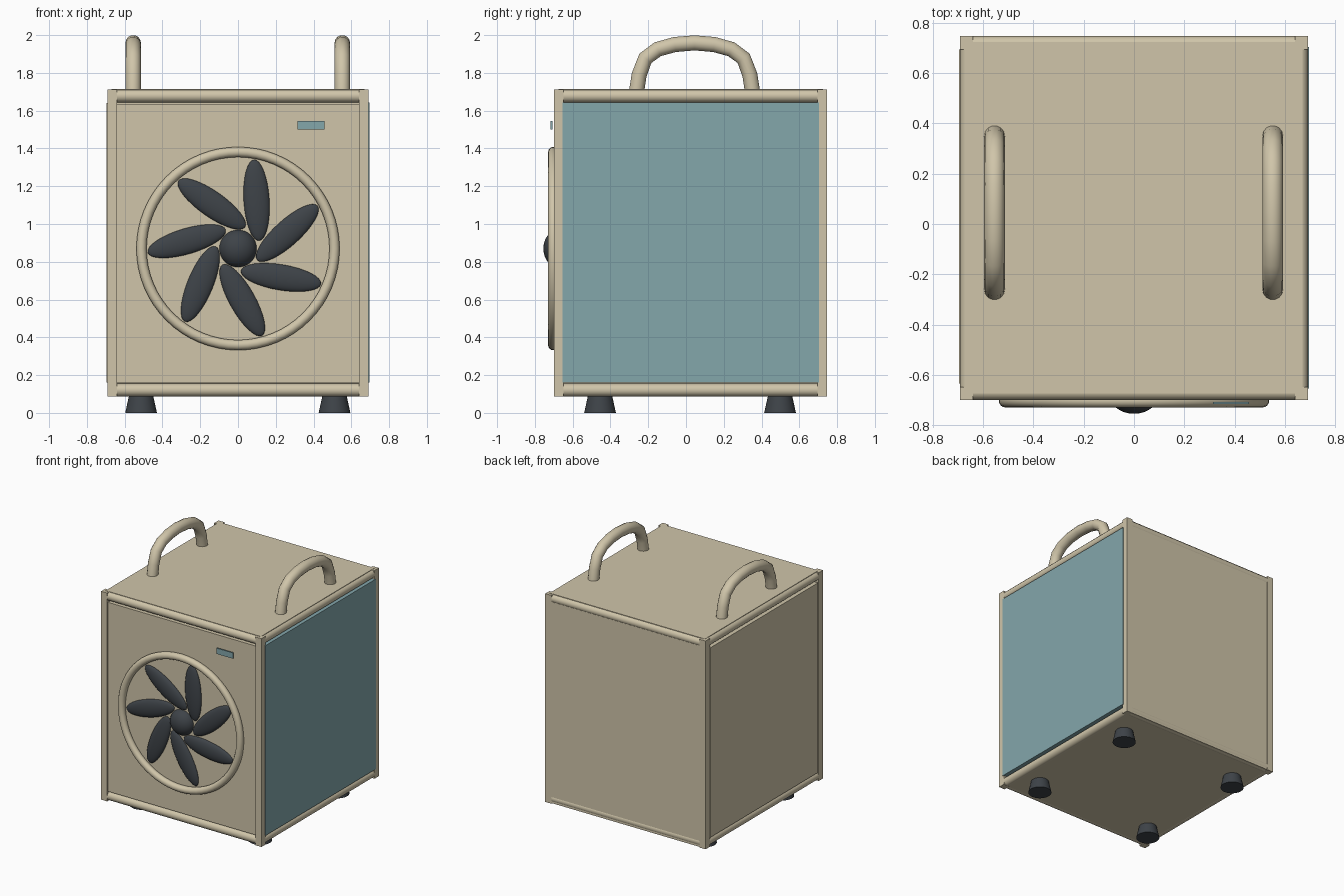
import bpy
from math import radians, pi, sin, cos

if "Cube" in bpy.data.objects:
    bpy.data.objects.remove(bpy.data.objects["Cube"])


def material(name, rgb):
    m = bpy.data.materials.new(name)
    m.use_nodes = True
    m.diffuse_color = (*rgb, 1)
    m.node_tree.nodes["Principled BSDF"].inputs["Base Color"].default_value = (*rgb, 1)
    return m


beige = material("warm beige", (0.63, 0.56, 0.40))
teal = material("muted teal", (0.23, 0.385, 0.41))
dark = material("charcoal", (0.048, 0.056, 0.065))


def finish(name, mat, smooth=False):
    ob = bpy.context.object
    ob.name = name
    ob.data.materials.append(mat)
    if smooth:
        bpy.ops.object.shade_smooth_by_angle(angle=radians(40))
    return ob


def box(name, mat, xs, ys, zs):
    spans = (xs, ys, zs)
    bpy.ops.mesh.primitive_cube_add(size=1, location=[(a + b) / 2 for a, b in spans])
    ob = finish(name, mat)
    for v in ob.data.vertices:
        for i, (a, b) in enumerate(spans):
            v.co[i] *= b - a
    return ob


def bar(name, centre, length, rotation):
    bpy.ops.mesh.primitive_cylinder_add(vertices=32, radius=0.034, depth=length,
                                        location=centre, rotation=rotation)
    finish(name, beige, True)


def ellipsoid(name, centre, radii, tilt=0):
    bpy.ops.mesh.primitive_uv_sphere_add(segments=32, ring_count=16,
                                         location=centre, rotation=(0, -tilt, 0))
    ob = finish(name, dark, True)
    ob.scale = radii


# Overall extents of the case
X, FRONT, BACK, LOW, HIGH = 0.692, -0.70, 0.747, 0.087, 1.712
POST, MID = 0.052, (FRONT + BACK) / 2
INSET = 0.034

# Corner posts
for side, xs in (("right", (-X, -X + POST)), ("left", (X - POST, X))):
    for end, ys in (("front", (FRONT, FRONT + POST)), ("back", (BACK - POST, BACK))):
        box(f"{end}_{side}_post", beige, xs, ys, (LOW, HIGH))

# Round edge rails between the posts
for level, z in (("bottom", LOW + INSET), ("top", HIGH - INSET)):
    for end, y in (("front", FRONT + INSET), ("back", BACK - INSET)):
        bar(f"{level}_{end}_rail", (0, y, z), 2 * (X - POST), (0, pi / 2, 0))
    for side, x in (("right", -X + INSET), ("left", X - INSET)):
        bar(f"{level}_{side}_rail", (x, MID, z), BACK - FRONT - 2 * POST, (pi / 2, 0, 0))

# Case core and cover panels
box("inner_case", beige, (-0.65, 0.65), (-0.655, 0.70), (0.12, 1.68))
box("top_panel", beige, (-0.67, 0.67), (-0.675, 0.725), (1.67, HIGH + 0.002))
box("bottom_panel", beige, (-0.66, 0.66), (-0.66, 0.715), (LOW + 0.002, 0.13))
box("front_panel", beige, (-0.64, 0.64), (-0.688, -0.64), (0.16, 1.635))
box("back_panel", beige, (-0.645, 0.645), (0.69, 0.743), (LOW + 0.003, 1.66))
box("right_panel", beige, (-0.696, -0.64), (-0.635, 0.695), (0.16, 1.64))
box("left_panel", teal, (0.64, 0.697), (-0.655, 0.705), (0.16, 1.643))

# Display plate
box("display_plate", teal, (0.315, 0.457), (-0.717, -0.708), (1.50, 1.545))

# Fan ring, hub and blades
FAN_Z = 0.87
bpy.ops.mesh.primitive_torus_add(location=(0, -0.703, FAN_Z), rotation=(pi / 2, 0, 0),
                                 major_segments=64, minor_segments=16,
                                 major_radius=0.511, minor_radius=0.027)
finish("fan_ring", beige, True)
ellipsoid("fan_hub", (0, -0.675, FAN_Z), (0.1, 0.08, 0.1))
for i in range(7):
    a = radians(69) + i * 2 * pi / 7
    ellipsoid(f"fan_blade_{i + 1}",
              (0.274 * cos(a), -0.69, FAN_Z + 0.274 * sin(a)),
              (0.215, 0.03, 0.068), a + radians(24.5))

# Carry handles: half an arch path, mirrored about its middle
half = [(-0.262, 1.70), (-0.248, 1.79), (-0.215, 1.877),
        (-0.15, 1.925), (-0.06, 1.95)]
arch = half + [(0.045, 1.959)] + [(0.09 - y, z) for y, z in reversed(half)]
for side, x in (("right", -0.555), ("left", 0.552)):
    curve = bpy.data.curves.new(f"{side}_handle", "CURVE")
    curve.dimensions = "3D"
    curve.bevel_depth = 0.041
    curve.bevel_resolution = 5
    curve.use_fill_caps = True
    spline = curve.splines.new("POLY")
    spline.points.add(len(arch) - 1)
    for p, (y, z) in zip(spline.points, arch):
        p.co = (x, y, z, 1)
    ob = bpy.data.objects.new(f"{side}_handle", curve)
    bpy.context.collection.objects.link(ob)
    bpy.ops.object.select_all(action="DESELECT")
    ob.select_set(True)
    bpy.context.view_layer.objects.active = ob
    bpy.ops.object.convert(target="MESH")
    finish(f"{side}_handle", beige, True)

# Tapered feet
for side, x in (("right", -0.513), ("left", 0.511)):
    for end, y in (("front", -0.455), ("back", 0.498)):
        bpy.ops.mesh.primitive_cone_add(vertices=32, radius1=0.084, radius2=0.062,
                                        depth=0.1, location=(x, y, 0.05))
        finish(f"{end}_{side}_foot", dark, True)
